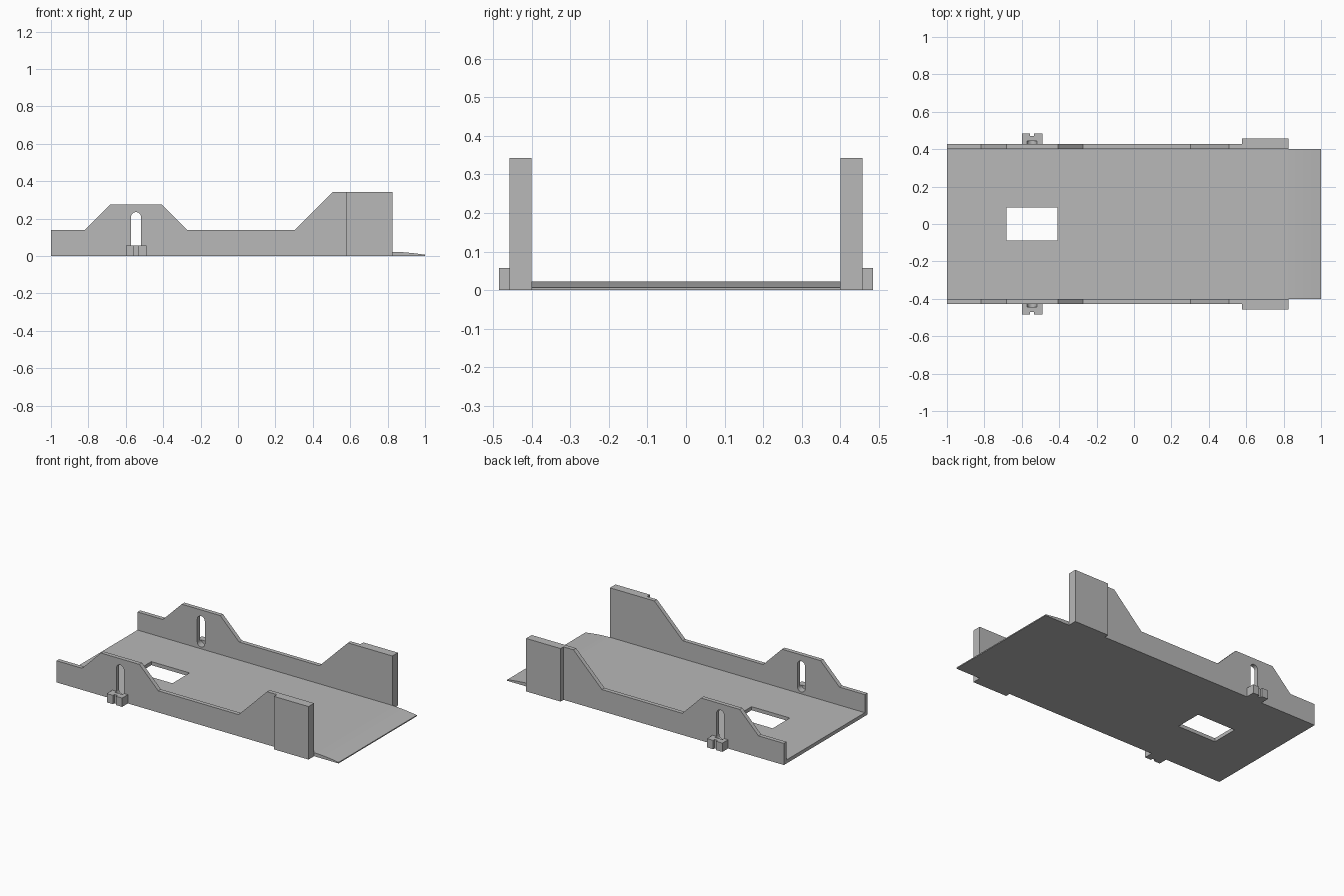
import bpy
import bmesh
import math

cube = bpy.data.objects.get("Cube")
if cube:
    bpy.data.objects.remove(cube, do_unlink=True)

# Single flat colour
grey = bpy.data.materials.new("mid_grey")
grey.use_nodes = True
colour = (0.48, 0.48, 0.48, 1)
grey.diffuse_color = colour
grey.node_tree.nodes["Principled BSDF"].inputs["Base Color"].default_value = colour


def prism(name, outline, axis, low, high):
    """Extrude an outline along 'y' (points are x, z) or 'z' (points are x, y)."""
    def place(p, d):
        return (p[0], d, p[1]) if axis == 'y' else (p[0], p[1], d)
    bm = bmesh.new()
    a = [bm.verts.new(place(p, low)) for p in outline]
    b = [bm.verts.new(place(p, high)) for p in outline]
    n = len(outline)
    bm.faces.new(a)
    bm.faces.new(b)
    for i in range(n):
        j = (i + 1) % n
        bm.faces.new((a[i], a[j], b[j], b[i]))
    bmesh.ops.recalc_face_normals(bm, faces=bm.faces)
    mesh = bpy.data.meshes.new(name)
    bm.to_mesh(mesh)
    bm.free()
    mesh.materials.append(grey)
    obj = bpy.data.objects.new(name, mesh)
    bpy.context.collection.objects.link(obj)
    return obj


def rect(x0, x1, y0, y1):
    return [(x0, y0), (x1, y0), (x1, y1), (x0, y1)]


def cut(obj, cutter):
    mod = obj.modifiers.new("cut", 'BOOLEAN')
    mod.operation = 'DIFFERENCE'
    mod.solver = 'EXACT'
    mod.object = cutter
    cutter.hide_render = True
    cutter.hide_viewport = True
    cutter.display_type = 'WIRE'


def mirror(obj):
    mod = obj.modifiers.new("mirror", 'MIRROR')
    mod.use_axis = (False, True, False)
    mod.use_clip = False
    mod.use_mirror_merge = False


INNER, OUTER = 0.40, 0.427
END = 0.825          # where the walls stop and the ramp begins
FLOOR = 0.023

# Floor with a gently curved ramp at one end
steps = 10
ramp = []
for i in range(steps + 1):
    t = i / steps
    ramp.append((END + (1 - END) * t, FLOOR - 0.016 * t ** 1.7))
floor = prism("floor", [(-1, 0), (1, 0)] + ramp[::-1] + [(-1, FLOOR)],
              'y', -INNER, INNER)
bpy.context.view_layer.objects.active = floor
floor.select_set(True)
bpy.ops.object.shade_smooth_by_angle(angle=math.radians(20))
floor.select_set(False)
cut(floor, prism("floor_opening_cutter", rect(-0.682, -0.408, -0.088, 0.088),
                 'z', -0.1, 0.1))

# Rounded vertical slot, running slightly into the bracket
cx, r, bottom, top = -0.545, 0.027, 0.035, 0.235
slot = []
for centre, start in ((top - r, 0), (bottom + r, math.pi)):
    for i in range(13):
        a = start + math.pi * i / 12
        slot.append((cx + r * math.cos(a), centre + r * math.sin(a)))
slot_cutter = prism("slot_cutter", slot, 'y', INNER - 0.02, 0.443)

# Side walls with a stepped silhouette
wall = prism("side_walls", [
    (-1, 0), (END, 0), (END, 0.343), (0.507, 0.343), (0.303, 0.14),
    (-0.272, 0.14), (-0.407, 0.275), (-0.683, 0.275), (-0.818, 0.14),
    (-1, 0.14)], 'y', INNER, OUTER)
cut(wall, slot_cutter)
mirror(wall)

# Thick pads on the tall ends of the walls
mirror(prism("end_pads", rect(0.578, END, 0, 0.343), 'y', OUTER, 0.457))

# Small notched brackets below the slots
w, g, out, notch = 0.055, 0.011, 0.485, 0.47
bracket = prism("slot_brackets", [
    (cx - w, OUTER), (cx + w, OUTER), (cx + w, out), (cx + g, out),
    (cx + g, notch), (cx - g, notch), (cx - g, out), (cx - w, out)],
    'z', 0, 0.057)
cut(bracket, slot_cutter)
mirror(bracket)
